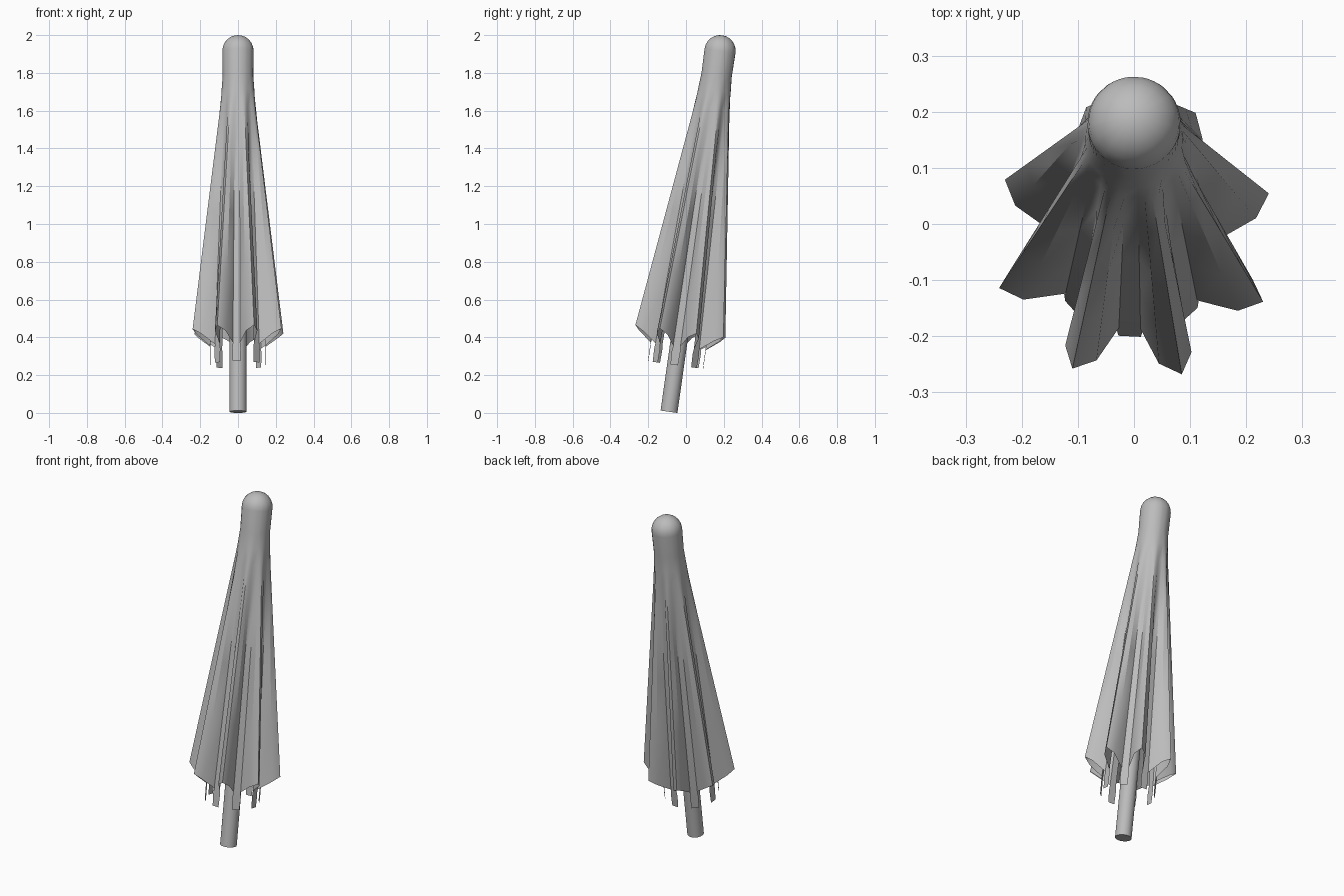
import bpy, bmesh
from math import sin, cos, pi, radians, atan2
from mathutils import Matrix

cube = bpy.data.objects.get("Cube")
if cube:
    bpy.data.objects.remove(cube)

grey = bpy.data.materials.new("plain grey")
grey.use_nodes = True
GREY = (0.5, 0.5, 0.5, 1)
grey.diffuse_color = GREY
grey.node_tree.nodes["Principled BSDF"].inputs["Base Color"].default_value = GREY

# The whole umbrella leans back about the foot of its pole
LEAN = Matrix.Translation((0, -0.09, 0.006)) @ Matrix.Rotation(-atan2(0.27, 1.91), 4, 'X')
RIBS = 8
TURN = radians(19.5)
DOME_R, DOME_Z = 0.083, 1.93


def finish(bm, name, angle):
    mesh = bpy.data.meshes.new(name)
    bm.to_mesh(mesh)
    bm.free()
    mesh.materials.append(grey)
    ob = bpy.data.objects.new(name, mesh)
    bpy.context.collection.objects.link(ob)
    ob.matrix_world = LEAN
    bpy.ops.object.select_all(action='DESELECT')
    ob.select_set(True)
    bpy.context.view_layer.objects.active = ob
    bpy.ops.object.shade_smooth_by_angle(angle=radians(angle))
    return ob


# Pole
bm = bmesh.new()
bmesh.ops.create_cone(bm, cap_ends=True, segments=24, radius1=0.045, radius2=0.045,
                      depth=1.85, matrix=Matrix.Translation((0, 0, 0.925)))
finish(bm, "pole", 40)

# One fold of the canopy: (angle from ridge, hem radius, hem height)
FOLD = [(0, 0.255, 0.43), (8, 0.222, 0.405), (15, 0.148, 0.35),
        (30, 0.148, 0.35), (37, 0.222, 0.405)]
hem = [(TURN + radians(45 * k + a), r, z) for k in range(RIBS) for a, r, z in FOLD]
NECK_Z, NECK_R = 1.72, 0.081

# Canopy: pleated skirt that closes into a round neck and dome
bm = bmesh.new()
rings = []
for s in (0, 0.25, 0.5, 0.75, 0.93, 1):
    ring = []
    for a, r, z in hem:
        rad = r + (NECK_R + 0.006 - r) * s
        ring.append(bm.verts.new((rad * cos(a), rad * sin(a), z + (NECK_Z - z) * s)))
    rings.append(ring)
dome = [(NECK_R, 1.8)] + [(DOME_R * cos(i * pi / 12), DOME_Z + DOME_R * sin(i * pi / 12))
                          for i in range(6)]
for rad, z in dome:
    rings.append([bm.verts.new((rad * cos(a), rad * sin(a), z)) for a, _, _ in hem])
n = len(hem)
for low, high in zip(rings, rings[1:]):
    for i in range(n):
        j = (i + 1) % n
        bm.faces.new((low[i], low[j], high[j], high[i]))
top = bm.verts.new((0, 0, DOME_Z + DOME_R))
for i in range(n):
    bm.faces.new((rings[-1][i], rings[-1][(i + 1) % n], top))

# Narrow straps hanging from the valleys of the hem
for k in range(RIBS):
    left, right = rings[0][k * 5 + 2], rings[0][k * 5 + 3]
    mid = (left.co + right.co) / 2
    prev = (left, right)
    for width, z in ((0.023, 0.32), (0.02, 0.25)):
        side = (right.co - left.co).normalized() * width
        pair = []
        for sgn in (-1, 1):
            p = mid + side * sgn
            p.z = z
            pair.append(bm.verts.new(p))
        bm.faces.new((prev[0], pair[0], pair[1], prev[1]))
        prev = pair
bmesh.ops.recalc_face_normals(bm, faces=bm.faces[:])
finish(bm, "canopy", 35)
